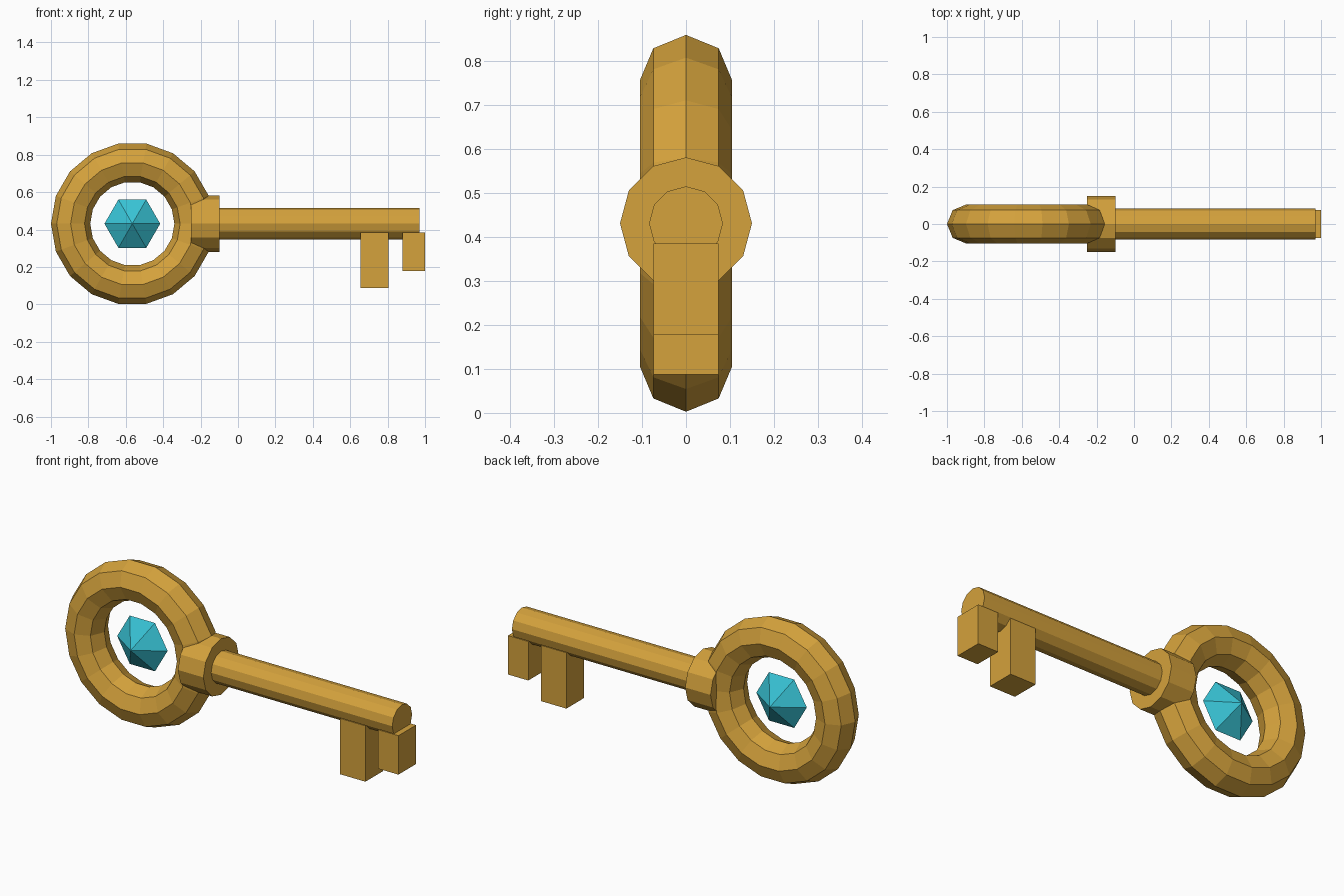
import bpy
import bmesh
from math import cos, sin, pi
from mathutils import Matrix, Vector

default = bpy.data.objects.get("Cube")
if default:
    bpy.data.objects.remove(default, do_unlink=True)

MID = 0.431                         # height of the key's axis
BOW = Vector((-0.565, 0, MID))      # centre of the ring


def material(name, colour):
    mat = bpy.data.materials.new(name)
    mat.use_nodes = True
    mat.diffuse_color = colour
    bsdf = mat.node_tree.nodes["Principled BSDF"]
    bsdf.inputs["Base Color"].default_value = colour
    bsdf.inputs["Roughness"].default_value = 0.6
    return mat


gold = material("gold", (0.66, 0.36, 0.045, 1))
teal = material("teal", (0.04, 0.55, 0.67, 1))


def finish(name, bm, mat):
    bmesh.ops.recalc_face_normals(bm, faces=bm.faces)
    mesh = bpy.data.meshes.new(name)
    bm.to_mesh(mesh)
    bm.free()
    mesh.materials.append(mat)
    obj = bpy.data.objects.new(name, mesh)
    bpy.context.collection.objects.link(obj)
    return obj


def ring(name, centre, major, minor, steps, sides):
    """Faceted torus whose axis runs front to back."""
    bm = bmesh.new()
    loops = []
    for i in range(steps):
        a = 2 * pi * i / steps
        loop = []
        for j in range(sides):
            b = 2 * pi * j / sides
            r = major + minor * cos(b)
            loop.append(bm.verts.new(centre + Vector((r * cos(a), minor * sin(b), r * sin(a)))))
        loops.append(loop)
    for i in range(steps):
        p, q = loops[i], loops[(i + 1) % steps]
        for j in range(sides):
            k = (j + 1) % sides
            bm.faces.new((p[j], q[j], q[k], p[k]))
    return finish(name, bm, gold)


def rod(name, x0, x1, radius, sides):
    """Faceted cylinder along x with a corner on top."""
    bm = bmesh.new()
    place = Matrix.Translation(((x0 + x1) / 2, 0, MID)) @ Matrix.Rotation(pi / 2, 4, "Y")
    bmesh.ops.create_cone(bm, cap_ends=True, segments=sides, radius1=radius,
                          radius2=radius, depth=x1 - x0, matrix=place)
    return finish(name, bm, gold)


def block(name, x0, x1, z0, z1, width):
    bm = bmesh.new()
    place = (Matrix.Translation(((x0 + x1) / 2, 0, (z0 + z1) / 2))
             @ Matrix.Diagonal((x1 - x0, width, z1 - z0, 1)))
    bmesh.ops.create_cube(bm, size=1, matrix=place)
    return finish(name, bm, gold)


def gem(name, centre, radius, depth):
    """Six-sided double pyramid pointing front and back."""
    bm = bmesh.new()
    rim = [bm.verts.new(centre + radius * Vector((cos(i * pi / 3), 0, sin(i * pi / 3))))
           for i in range(6)]
    for side in (-depth, depth):
        tip = bm.verts.new(centre + Vector((0, side, 0)))
        for i in range(6):
            bm.faces.new((rim[i], rim[(i + 1) % 6], tip))
    return finish(name, bm, teal)


# Handle
ring("bow_ring", BOW, 0.33, 0.105, 18, 8)
gem("gem", BOW, 0.149, 0.1)

# Shaft
rod("collar", -0.25, -0.10, 0.15, 12)
rod("shaft", -0.16, 0.97, 0.084, 12)

# Teeth
block("long_tooth", 0.655, 0.805, 0.087, 0.385, 0.148)
block("short_tooth", 0.88, 1.0, 0.177, 0.385, 0.148)
